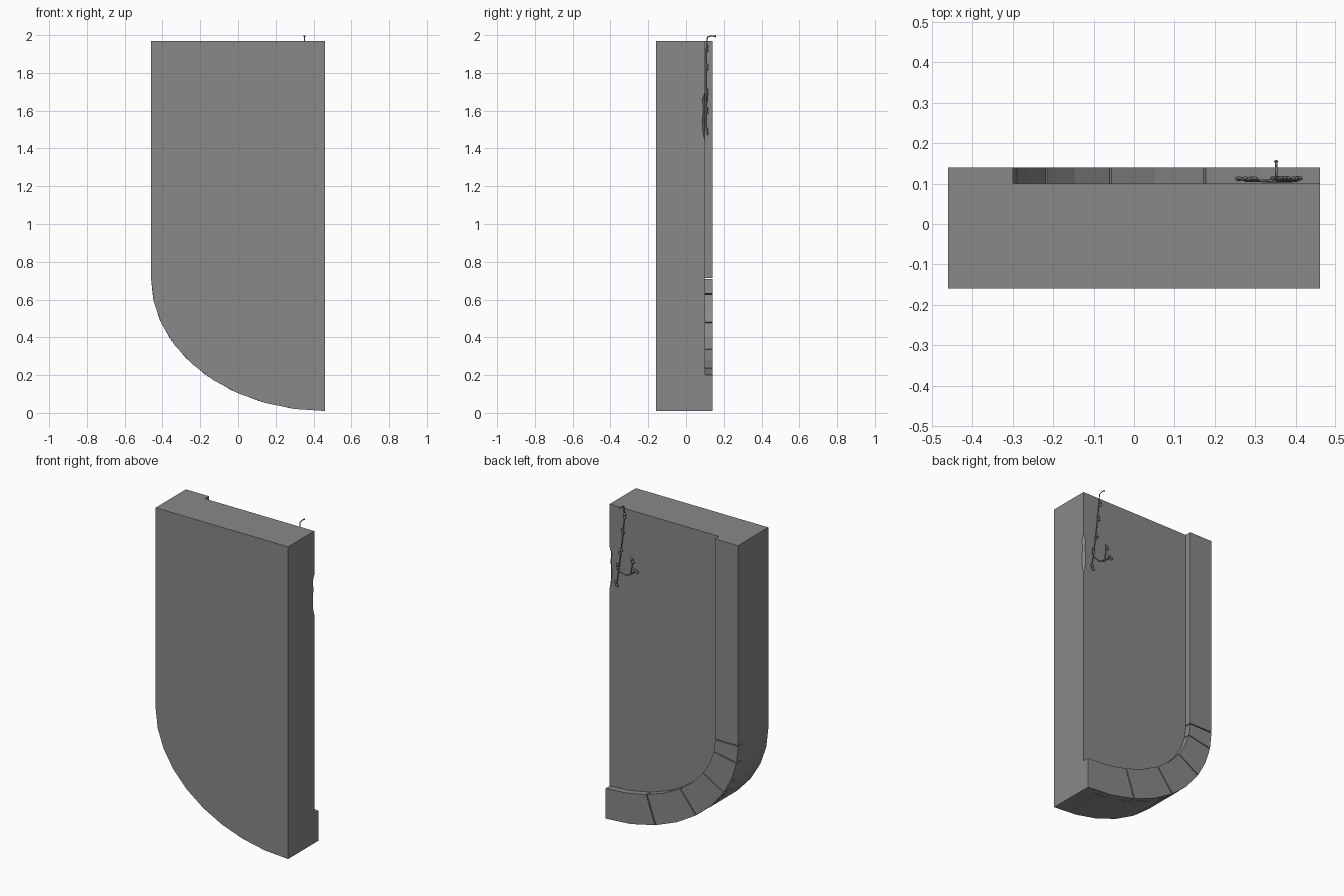
import bpy, bmesh, math, random
from mathutils import Vector

if "Cube" in bpy.data.objects:
    bpy.data.objects.remove(bpy.data.objects["Cube"])

random.seed(4)
stone = bpy.data.materials.new("grey stone")
stone.diffuse_color = (0.25, 0.25, 0.25, 1)
stone.use_nodes = True
stone.node_tree.nodes["Principled BSDF"].inputs["Base Color"].default_value = stone.diffuse_color

CX, CZ = 0.46, 0.71          # centre of the quarter-ellipse arch
TOP = 1.97


def arc(rx, rz, a0, a1, n):
    pts = []
    for i in range(n + 1):
        t = math.radians(a0 + (a1 - a0) * i / n)
        pts.append((CX - rx * math.cos(t), CZ - rz * math.sin(t)))
    return pts


def finish(name, bm):
    bmesh.ops.recalc_face_normals(bm, faces=bm.faces)
    me = bpy.data.meshes.new(name)
    bm.to_mesh(me)
    bm.free()
    me.materials.append(stone)
    ob = bpy.data.objects.new(name, me)
    bpy.context.collection.objects.link(ob)
    return ob


def prism(name, outline, y0, y1, bevel=0.0):
    """Extrude an xz outline from y0 to y1 and bevel the rim at y1."""
    bm = bmesh.new()
    a = [bm.verts.new((x, y0, z)) for x, z in outline]
    b = [bm.verts.new((x, y1, z)) for x, z in outline]
    n = len(outline)
    bm.faces.new(a)
    bm.faces.new(b[::-1])
    for i in range(n):
        j = (i + 1) % n
        bm.faces.new((a[i], b[i], b[j], a[j]))
    if bevel:
        rim = [e for e in bm.edges if all(v.co.y == y1 for v in e.verts)]
        bmesh.ops.bevel(bm, geom=rim, offset=bevel, segments=1, affect='EDGES')
    return finish(name, bm)


# Main slab with a rounded lower corner
slab = prism("slab", arc(0.92, 0.70, 0, 90, 9) + [(0.46, TOP), (-0.46, TOP)], -0.16, 0.10, 0.007)

# Chipped notch on the back corner of the slab
bm = bmesh.new()
rings = []
for z, d in ((1.43, 0.0), (1.47, 0.015), (1.54, 0.02), (1.61, 0.014), (1.66, 0.02), (1.71, 0.0)):
    rings.append([bm.verts.new(p) for p in
                  ((0.463 - d, 0.12, z), (0.463 - d, 0.103 - 0.2 * d, z),
                   (0.463, 0.103 - d, z), (0.50, 0.103 - d, z), (0.50, 0.12, z))])
for r, s in zip(rings, rings[1:]):
    for i in range(5):
        j = (i + 1) % 5
        bm.faces.new((r[i], r[j], s[j], s[i]))
bm.faces.new(rings[0])
bm.faces.new(rings[-1])
cutter = finish("chip_cutter", bm)
cutter.hide_render = True
cutter.hide_viewport = True
mod = slab.modifiers.new("chip", 'BOOLEAN')
mod.operation = 'DIFFERENCE'
mod.object = cutter

# Raised border: a straight strip, then separate arch blocks
prism("border_strip", [(-0.46, CZ + 0.003), (-0.30, CZ + 0.003), (-0.30, TOP), (-0.46, TOP)],
      0.09, 0.14, 0.007)
joints = [0, 9, 27, 47, 68, 90]
for k, (a0, a1) in enumerate(zip(joints, joints[1:])):
    lo = a0 + 0.25
    hi = a1 if a1 == 90 else a1 - 0.25
    n = max(1, round((a1 - a0) / 10))
    prism(f"arch_block_{k + 1}", arc(0.92, 0.70, lo, hi, n) + arc(0.76, 0.51, lo, hi, n)[::-1],
          0.09, 0.14, 0.007)


# Trailing creeper: thin stems
def stem(name, pts):
    cu = bpy.data.curves.new(name, 'CURVE')
    cu.dimensions = '3D'
    cu.bevel_depth = 0.0035
    cu.bevel_resolution = 0
    cu.use_fill_caps = True
    sp = cu.splines.new('POLY')
    sp.points.add(len(pts) - 1)
    for p, c in zip(sp.points, pts):
        p.co = (*c, 1)
    cu.materials.append(stone)
    ob = bpy.data.objects.new(name, cu)
    bpy.context.collection.objects.link(ob)


main = [(0.352, 0.155, 1.994), (0.352, 0.135, 1.996), (0.352, 0.113, 1.99), (0.352, 0.108, 1.93),
        (0.36, 0.108, 1.83), (0.375, 0.108, 1.71), (0.388, 0.108, 1.60), (0.405, 0.108, 1.49)]
branch = [(0.392, 0.106, 1.57), (0.35, 0.106, 1.555), (0.31, 0.107, 1.57), (0.275, 0.108, 1.60)]
twig = [(0.31, 0.107, 1.57), (0.30, 0.108, 1.62), (0.298, 0.11, 1.67)]
for nm, pts in (("main_stem", main), ("side_stem", branch), ("side_twig", twig)):
    stem(nm, pts)

# Creeper leaves: small flattened buds in clusters along the stems
bm = bmesh.new()


def bud(c, r):
    vs = bmesh.ops.create_icosphere(bm, subdivisions=1, radius=r)["verts"]
    for v in vs:
        v.co = Vector((v.co.x, v.co.y * 0.6, v.co.z)) + Vector(c)


bud((0.352, 0.155, 1.994), 0.006)
for z in (1.94, 1.92, 1.84, 1.82, 1.71, 1.69, 1.61, 1.59, 1.50, 1.48):
    x = 0.352 + (1.94 - z) * 0.115
    bud((x + random.uniform(-0.01, 0.01), 0.113, z), 0.011)
for c in ((0.298, 0.112, 1.67), (0.29, 0.112, 1.655), (0.275, 0.112, 1.605), (0.26, 0.112, 1.60)):
    bud(c, 0.011)
finish("creeper_leaves", bm)
